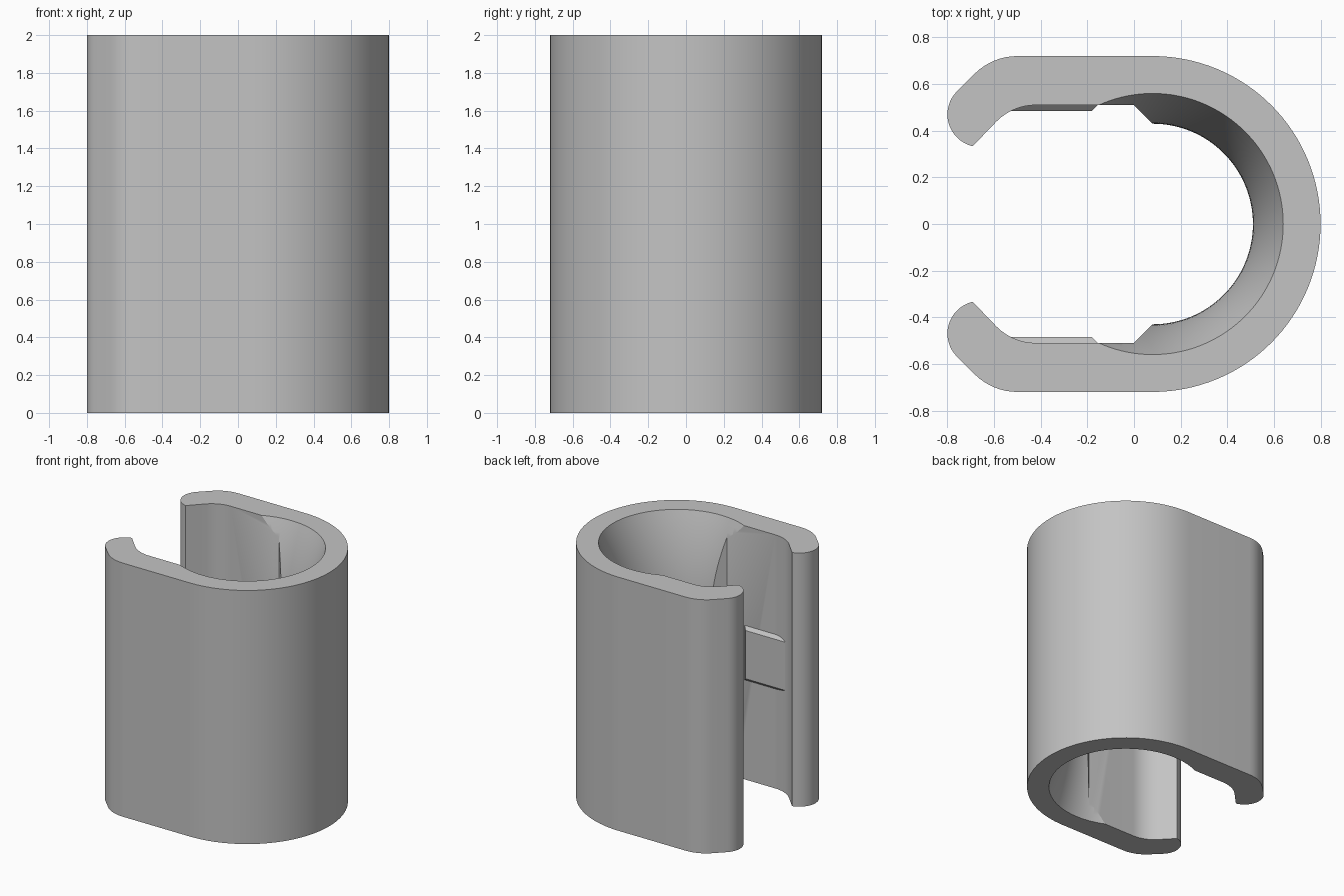
import bpy, bmesh
from math import cos, sin, radians

cube = bpy.data.objects.get("Cube")
if cube:
    bpy.data.objects.remove(cube)

HEIGHT = 2.0
AXIS_X = 0.08          # centre of the round bore
WALL_Y = 0.51          # inner flat walls

grey = bpy.data.materials.new("plain grey")
grey.use_nodes = True
grey.diffuse_color = (0.55, 0.55, 0.55, 1)
grey.node_tree.nodes["Principled BSDF"].inputs["Base Color"].default_value = grey.diffuse_color


def make_object(name, bm):
    bmesh.ops.recalc_face_normals(bm, faces=bm.faces)
    mesh = bpy.data.meshes.new(name)
    bm.to_mesh(mesh)
    bm.free()
    mesh.materials.append(grey)
    obj = bpy.data.objects.new(name, mesh)
    bpy.context.collection.objects.link(obj)
    return obj


def arc(cx, cy, r, start, end, steps):
    angles = [radians(start + (end - start) * i / steps) for i in range(steps + 1)]
    return [(cx + r * cos(a), cy + r * sin(a)) for a in angles]


# Clip body: half outline mirrored across y, then extruded
outer = (arc(AXIS_X, 0, 0.72, 0, 90, 32)            # round back
         + arc(-0.5, 0.46, 0.26, 90, 135, 8)        # shoulder
         + arc(-0.66, 0.47, 0.14, 135, 257, 16))    # rounded lip
inner = (arc(-0.42, 0.27, 0.24, 135, 90, 8)         # hook fillet
         + [(0, WALL_Y), (0.11, 0.40)]              # chamfer into the bore
         + arc(AXIS_X, 0, 0.40, 75, 0, 12))
half = outer + inner
mirrored = [(x, -y) for x, y in reversed(half[1:-1])]
# Walk: outer and inner on +y, then back along the -y side
outline = half + [(x, -y) for x, y in reversed(inner[:-1])] + [(x, -y) for x, y in reversed(outer[1:])]

bm = bmesh.new()
face = bm.faces.new([bm.verts.new((x, y, 0)) for x, y in outline])
top = bmesh.ops.extrude_face_region(bm, geom=[face])["geom"]
bmesh.ops.translate(bm, vec=(0, 0, HEIGHT),
                    verts=[v for v in top if isinstance(v, bmesh.types.BMVert)])
body = make_object("clip_body", bm)


# Flared bore cutter: narrow waist, wider towards both ends
def bore_radius(z):
    t = max(0, abs(z - 1) - 0.28) / 0.72
    return 0.43 + 0.13 * t * t


SIDES, RINGS = 128, 42
bm = bmesh.new()
rings = []
for i in range(RINGS + 1):
    z = -0.05 + 2.1 * i / RINGS
    rings.append([bm.verts.new((x, y, z))
                  for x, y in arc(AXIS_X, 0, bore_radius(z), 0, 360, SIDES)[:-1]])
for low, high in zip(rings, rings[1:]):
    for k in range(SIDES):
        n = (k + 1) % SIDES
        bm.faces.new((low[k], low[n], high[n], high[k]))
bm.faces.new(rings[0])
bm.faces.new(rings[-1])
cutter = make_object("bore_cutter", bm)
cutter.hide_render = True

cut = body.modifiers.new("flared bore", "BOOLEAN")
cut.operation = "DIFFERENCE"
cut.solver = "EXACT"
cut.object = cutter
bpy.context.view_layer.objects.active = body
body.select_set(True)
bpy.ops.object.modifier_apply(modifier=cut.name)
bpy.data.objects.remove(cutter)
bpy.ops.object.shade_smooth_by_angle(angle=radians(25))

# Low bevelled retaining ridge on each inner wall
for name, side in (("left_ridge", 1), ("right_ridge", -1)):
    bm = bmesh.new()
    bmesh.ops.create_cube(bm, size=1)
    for v in bm.verts:
        buried = v.co.y > 0
        grow = 0.05 if buried else 0
        x = -0.56 if v.co.x < 0 else -0.18 + grow
        z = 1 + (0.19 + grow) * (1 if v.co.z > 0 else -1)
        v.co = (x, side * (0.485 + grow), z)
    make_object(name, bm)
